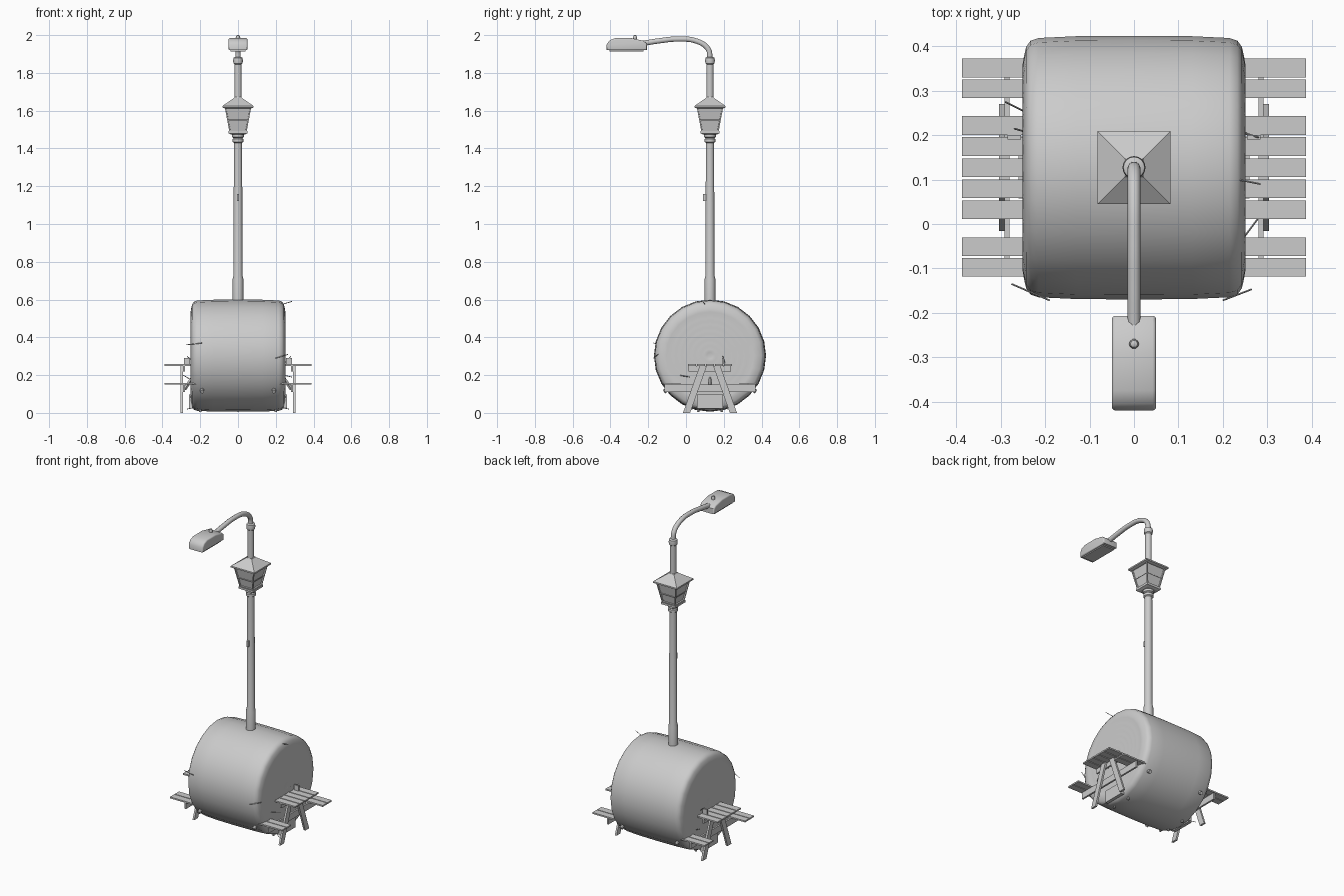
import bpy, bmesh, math
from mathutils import Vector, Matrix

if "Cube" in bpy.data.objects:
    bpy.data.objects.remove(bpy.data.objects["Cube"])

CY = 0.127  # shared centre line of bale, post and table


def finish(name, bm, smooth=None):
    bmesh.ops.recalc_face_normals(bm, faces=bm.faces)
    me = bpy.data.meshes.new(name)
    bm.to_mesh(me)
    bm.free()
    ob = bpy.data.objects.new(name, me)
    bpy.context.collection.objects.link(ob)
    if smooth:
        bpy.ops.object.select_all(action='DESELECT')
        ob.select_set(True)
        bpy.context.view_layer.objects.active = ob
        bpy.ops.object.shade_smooth_by_angle(angle=math.radians(smooth))
    return ob


def box(name, c, s, rx=0.0, bevel=0.0):
    bm = bmesh.new()
    bmesh.ops.create_cube(bm, size=1)
    bm.transform(Matrix.Translation(c) @ Matrix.Rotation(rx, 4, 'X') @ Matrix.Diagonal((*s, 1)))
    if bevel:
        bmesh.ops.bevel(bm, geom=bm.edges[:], offset=bevel, segments=2, affect='EDGES', profile=0.5)
    return finish(name, bm)


def revolve(name, prof, n, matrix, smooth=35, spin=0.0):
    # prof: (radius, height) pairs, closed with end caps
    bm = bmesh.new()
    rings = [[bm.verts.new((r * math.cos(2 * math.pi * i / n + spin),
                            r * math.sin(2 * math.pi * i / n + spin), h)) for i in range(n)]
             for r, h in prof]
    for a, b in zip(rings, rings[1:]):
        for i in range(n):
            bm.faces.new((a[i], a[(i + 1) % n], b[(i + 1) % n], b[i]))
    bm.faces.new(rings[0][::-1])
    bm.faces.new(rings[-1])
    bm.transform(matrix)
    return finish(name, bm, smooth)


def rod(name, a, b, r, n=6):
    a, b = Vector(a), Vector(b)
    d = b - a
    m = Matrix.Translation(a) @ d.to_track_quat('Z', 'Y').to_matrix().to_4x4()
    return revolve(name, [(r, 0), (r, d.length)], n, m)


# Round bale with ridged rolled ends
half = [(0.297, 0.0), (0.296, 0.13), (0.292, 0.215), (0.286, 0.233), (0.272, 0.243), (0.25, 0.248)]
for k in range(7):
    r = 0.232 - k * 0.033
    half += [(r, 0.251), (r - 0.017, 0.246)]
prof = [(r, -x) for r, x in half[:0:-1]] + half
bale_m = Matrix.Translation((0, CY, 0.303)) @ Matrix.Rotation(math.pi / 2, 4, 'Y')
revolve("hay_bale", prof, 24, bale_m, 40)

# Main post with collars, then the thinner upper post
post_m = Matrix.Translation((0, CY, 0))
revolve("lamp_post", [(0.028, 0.55), (0.028, 0.71), (0.0235, 0.73), (0.022, 1.43), (0.029, 1.435),
                      (0.029, 1.45), (0.024, 1.455), (0.031, 1.46), (0.031, 1.475), (0.02, 1.48)], 16, post_m)
revolve("upper_post", [(0.019, 1.47), (0.019, 1.845), (0.024, 1.85), (0.026, 1.865),
                       (0.024, 1.88), (0.015, 1.885)], 16, post_m)
box("post_hatch", (0, 0.098, 1.14), (0.013, 0.014, 0.035))

# Square lantern: base, framed tapering body, roof
q = math.sqrt(2)
sq = dict(smooth=None, spin=math.pi / 4)
revolve("lantern_base", [(0.036 * q, 1.474), (0.05 * q, 1.48), (0.05 * q, 1.492)], 4, post_m, **sq)
body = revolve("lantern_body", [(0.046 * q, 1.49), (0.07 * q, 1.618)], 4, post_m, **sq)
bm = bmesh.new()
bm.from_mesh(body.data)
sides = [f for f in bm.faces if abs(f.normal.z) < 0.7]
bmesh.ops.inset_individual(bm, faces=sides, thickness=0.009, depth=0)
bmesh.ops.inset_individual(bm, faces=sides, thickness=0.0005, depth=-0.008)
bm.to_mesh(body.data)
bm.free()
for i in range(4):
    a = i * math.pi / 2
    u, v = Vector((math.cos(a), math.sin(a), 0)), Vector((-math.sin(a), math.cos(a), 0))
    c = Vector((0, CY, 1.55)) + u * 0.055
    rod("lantern_rail", c - v * 0.05, c + v * 0.05, 0.003, 4)
revolve("lantern_roof", [(0.07 * q, 1.612), (0.082 * q, 1.616), (0.082 * q, 1.625),
                         (0.022 * q, 1.667), (0.019 * q, 1.672)], 4, post_m, **sq)

# Curved arm
cu = bpy.data.curves.new("lamp_arm", 'CURVE')
cu.dimensions = '3D'
cu.bevel_depth = 0.0145
cu.bevel_resolution = 3
cu.use_fill_caps = True
sp = cu.splines.new('BEZIER')
pts = [(CY, 1.87), (0.118, 1.925), (0.06, 1.967), (-0.05, 1.979), (-0.14, 1.97), (-0.225, 1.957)]
sp.bezier_points.add(len(pts) - 1)
for p, (y, z) in zip(sp.bezier_points, pts):
    p.co = (0, y, z)
    p.handle_left_type = p.handle_right_type = 'AUTO'
sp.resolution_u = 5
bpy.context.collection.objects.link(bpy.data.objects.new("lamp_arm", cu))

# Lamp head from a side profile, with sensor on top and lens below
bm = bmesh.new()
side = [(-0.42, 1.92), (-0.42, 1.95), (-0.405, 1.972), (-0.375, 1.984), (-0.29, 1.984),
        (-0.225, 1.97), (-0.207, 1.955), (-0.207, 1.92)]
f = bm.faces.new([bm.verts.new((-0.05, y, z)) for y, z in side])
ext = bmesh.ops.extrude_face_region(bm, geom=[f])
bmesh.ops.translate(bm, vec=(0.1, 0, 0), verts=[v for v in ext['geom'] if isinstance(v, bmesh.types.BMVert)])
edges = [e for e in bm.edges if abs(e.verts[0].co.x - e.verts[1].co.x) < 0.01]
bmesh.ops.bevel(bm, geom=edges, offset=0.008, segments=3, affect='EDGES', profile=0.5)
finish("lamp_head", bm, 40)
box("lamp_lens", (0, -0.315, 1.918), (0.08, 0.18, 0.008))
revolve("light_sensor", [(0.011, 1.98), (0.011, 1.99), (0.008, 1.998), (0.003, 2.0)], 10,
        Matrix.Translation((0, -0.27, 0)))

# Picnic table running through the bale
for i in range(5):
    box("table_plank", (0, CY + (i - 2) * 0.0475, 0.253), (0.776, 0.042, 0.009))
for s in (-1, 1):
    for d in (0.178, 0.2245):
        box("bench_plank", (0, CY + s * d, 0.155), (0.776, 0.042, 0.009))
for sx in (-1, 1):
    box("table_beam", (sx * 0.286, CY, 0.234), (0.011, 0.225, 0.03))
    box("bench_beam", (sx * 0.286, CY, 0.13), (0.011, 0.48, 0.04))
    box("low_board", (sx * 0.25, CY, 0.06), (0.02, 0.14, 0.075))
    rod("table_brace", (sx * 0.283, CY, 0.125), (sx * 0.2, CY, 0.245), 0.009, 4)
    box("small_upright", (sx * 0.27, 0.195, 0.27), (0.03, 0.01, 0.04))
    for sy in (-1, 1):
        # splayed leg with its foot cut level
        y0, y1 = CY + sy * 0.124, CY + sy * 0.036
        leg = box("table_leg", (sx * 0.298, 0, 0), (0.012, 0.038, 0.248))
        for v in leg.data.vertices:
            v.co.y += y0 if v.co.z < 0 else y1
            v.co.z += 0.124
        # pegs on the underside of the bale
        rod("bale_peg", (sx * 0.19, CY + sy * 0.215, 0.13), (sx * 0.19, CY + sy * 0.244, 0.112), 0.011, 8)
        rod("bale_foot", (sx * 0.2, CY + sy * 0.06, 0.05), (sx * 0.2, CY + sy * 0.062, 0.005), 0.007, 6)

# Loose straws
straws = [((-0.276, -0.135, 0.36), (-0.19, -0.172, 0.37)), ((0.2, -0.172, 0.29), (0.265, -0.147, 0.31)),
          ((0.235, 0.1, 0.575), (0.285, 0.09, 0.59)), ((0.24, -0.04, 0.2), (0.285, 0.02, 0.19)),
          ((-0.24, 0.25, 0.17), (-0.29, 0.275, 0.2)), ((0.235, 0.21, 0.25), (0.28, 0.195, 0.3)),
          ((-0.235, 0.205, 0.27), (-0.27, 0.215, 0.3)), ((0.22, 0.06, 0.03), (0.27, 0.03, 0.02)),
          ((-0.22, 0.19, 0.03), (-0.27, 0.22, 0.02))]
for a, b in straws:
    rod("straw", a, b, 0.002, 4)
